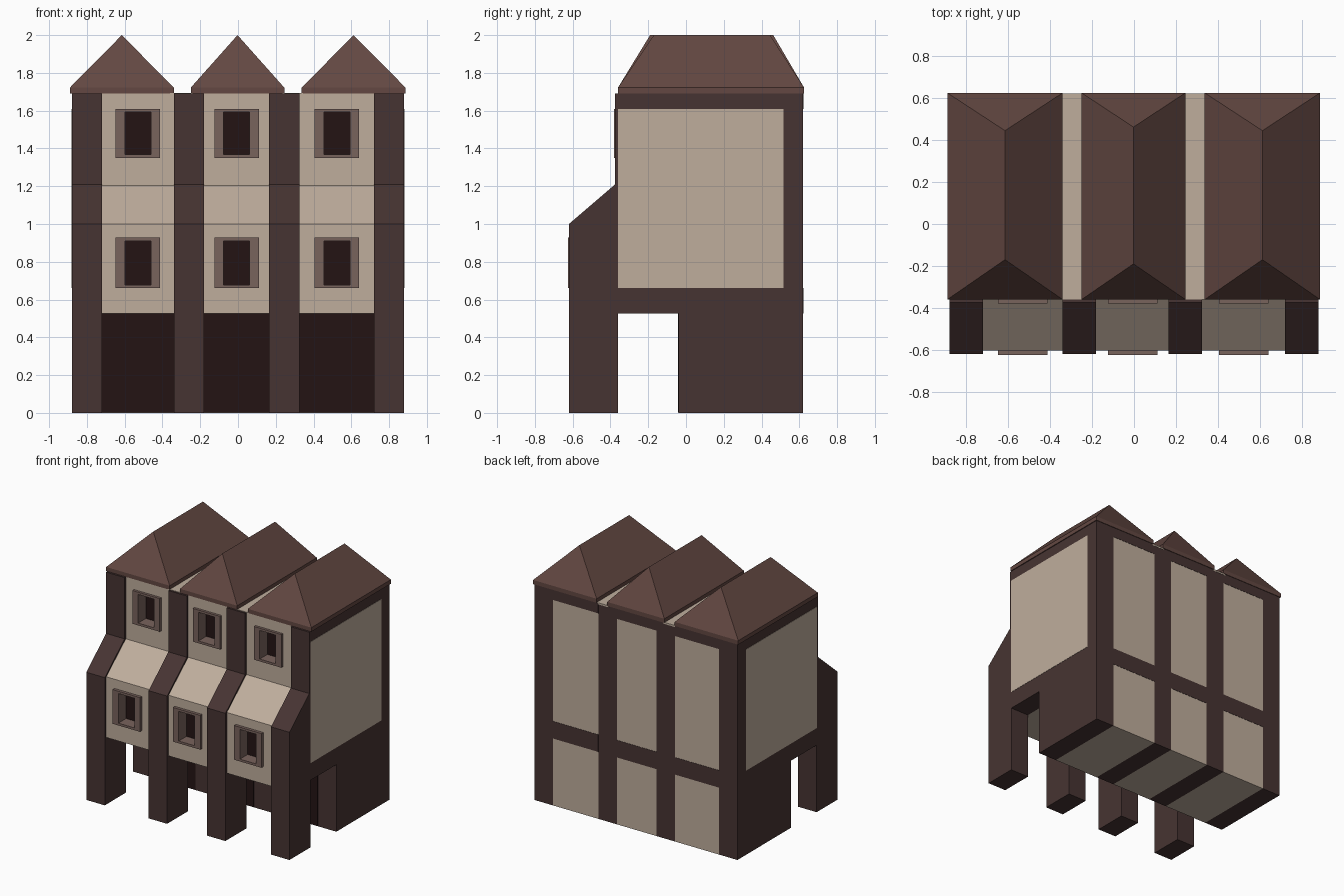
import bpy, bmesh

if "Cube" in bpy.data.objects:
    bpy.data.objects.remove(bpy.data.objects["Cube"])


def material(name, rgb):
    m = bpy.data.materials.new(name)
    m.diffuse_color = (*rgb, 1)
    m.use_nodes = True
    m.node_tree.nodes["Principled BSDF"].inputs["Base Color"].default_value = m.diffuse_color
    return m


TIMBER = material("timber", (0.062, 0.034, 0.032))
PLASTER = material("plaster", (0.52, 0.42, 0.335))
ROOF = material("roof_tile", (0.125, 0.064, 0.054))
FRAME = material("window_frame", (0.19, 0.125, 0.108))
DARK = material("dark_opening", (0.017, 0.007, 0.007))


def mesh_object(name, verts, faces, mat):
    bm = bmesh.new()
    vs = [bm.verts.new(v) for v in verts]
    for f in faces:
        bm.faces.new([vs[i] for i in f])
    bmesh.ops.recalc_face_normals(bm, faces=bm.faces)
    me = bpy.data.meshes.new(name)
    bm.to_mesh(me)
    bm.free()
    ob = bpy.data.objects.new(name, me)
    bpy.context.collection.objects.link(ob)
    if mat:
        me.materials.append(mat)
    return ob


def extrude_x(name, profile, x0, x1, mat):
    """Side profile of (y, z) points swept from x0 to x1."""
    n = len(profile)
    verts = [(x, y, z) for x in (x0, x1) for y, z in profile]
    faces = [range(n), range(n, 2 * n)]
    faces += [(i, (i + 1) % n, n + (i + 1) % n, n + i) for i in range(n)]
    return mesh_object(name, verts, faces, mat)


def box(name, x0, x1, y0, y1, z0, z1, mat):
    return extrude_x(name, [(y0, z0), (y1, z0), (y1, z1), (y0, z1)], x0, x1, mat)


# Timber bents: front leg, arcade gap, jettied front and rear wall
bent = [(-0.62, 0), (-0.62, 1.0), (-0.375, 1.21), (-0.375, 1.69), (0.62, 1.69),
        (0.62, 0), (-0.04, 0), (-0.04, 0.525), (-0.36, 0.525), (-0.36, 0)]
for x0, x1 in ((-0.88, -0.72), (-0.34, -0.18), (0.165, 0.325), (0.72, 0.88)):
    extrude_x("timber_bent", bent, x0, x1, TIMBER)

# Plaster bays between the bents, each with two deep windows
bay = [(-0.602, 0.525), (-0.602, 1.0), (-0.36, 1.205), (-0.36, 1.69),
       (0.62, 1.69), (0.62, 0), (-0.04, 0), (-0.04, 0.525)]
for x0, x1, wx in ((-0.72, -0.34, -0.53), (-0.18, 0.165, -0.007), (0.325, 0.72, 0.523)):
    wall = extrude_x("plaster_bay", bay, x0, x1, PLASTER)
    for front, z0, z1 in ((-0.625, 0.66, 0.928), (-0.38, 1.35, 1.61)):
        a, b, back = wx - 0.118, wx + 0.118, front + 0.105
        cutter = box("window_cutter", a, b, front - 0.05, back, z0, z1, None)
        cutter.hide_render = True
        cutter.hide_viewport = True
        cut = wall.modifiers.new("window", 'BOOLEAN')
        cut.object = cutter
        cut.operation = 'DIFFERENCE'
        cut.solver = 'EXACT'
        s, h = 0.049, 0.018
        box("window_jamb", a, a + s, front, back, z0, z1, FRAME)
        box("window_jamb", b - s, b, front, back, z0, z1, FRAME)
        box("window_sill", a + s, b - s, front, back, z0, z0 + h, FRAME)
        box("window_head", a + s, b - s, front, back, z1 - h, z1, FRAME)
        box("window_pane", a + s, b - s, back - 0.01, back, z0 + h, z1 - h, DARK)
    # Dark shopfront under the jetty, beams across the rear
    box("arcade_wall", x0, x1, -0.043, -0.03, 0.002, 0.525, DARK)
    box("rear_beam", x0, x1, 0.6, 0.622, 0.525, 0.66, TIMBER)
    box("rear_top_beam", x0, x1, 0.6, 0.622, 1.61, 1.689, TIMBER)

# Plaster panels on both end walls
for s in (-1, 1):
    box("end_panel", s * 0.87, s * 0.882, -0.36, 0.515, 0.66, 1.61, PLASTER)

# Flat gutter strips seen between the roofs
for x0, x1 in ((-0.36, -0.24), (0.235, 0.345)):
    box("roof_gutter", x0, x1, -0.36, 0.622, 1.68, 1.693, PLASTER)

# Three hipped roofs with a low upright eave
for x0, x1, r0, r1 in ((-0.89, -0.34, -0.17, 0.445), (-0.25, 0.245, -0.19, 0.462),
                       (0.337, 0.887, -0.17, 0.445)):
    verts = [(x, y, z) for z in (1.69, 1.722)
             for x, y in ((x0, -0.36), (x1, -0.36), (x1, 0.625), (x0, 0.625))]
    xm = (x0 + x1) / 2
    verts += [(xm, r0, 2.0), (xm, r1, 2.0)]
    faces = [(0, 1, 2, 3), (0, 1, 5, 4), (1, 2, 6, 5), (2, 3, 7, 6), (3, 0, 4, 7),
             (4, 5, 8), (5, 6, 9, 8), (6, 7, 9), (7, 4, 8, 9)]
    mesh_object("hipped_roof", verts, faces, ROOF)
